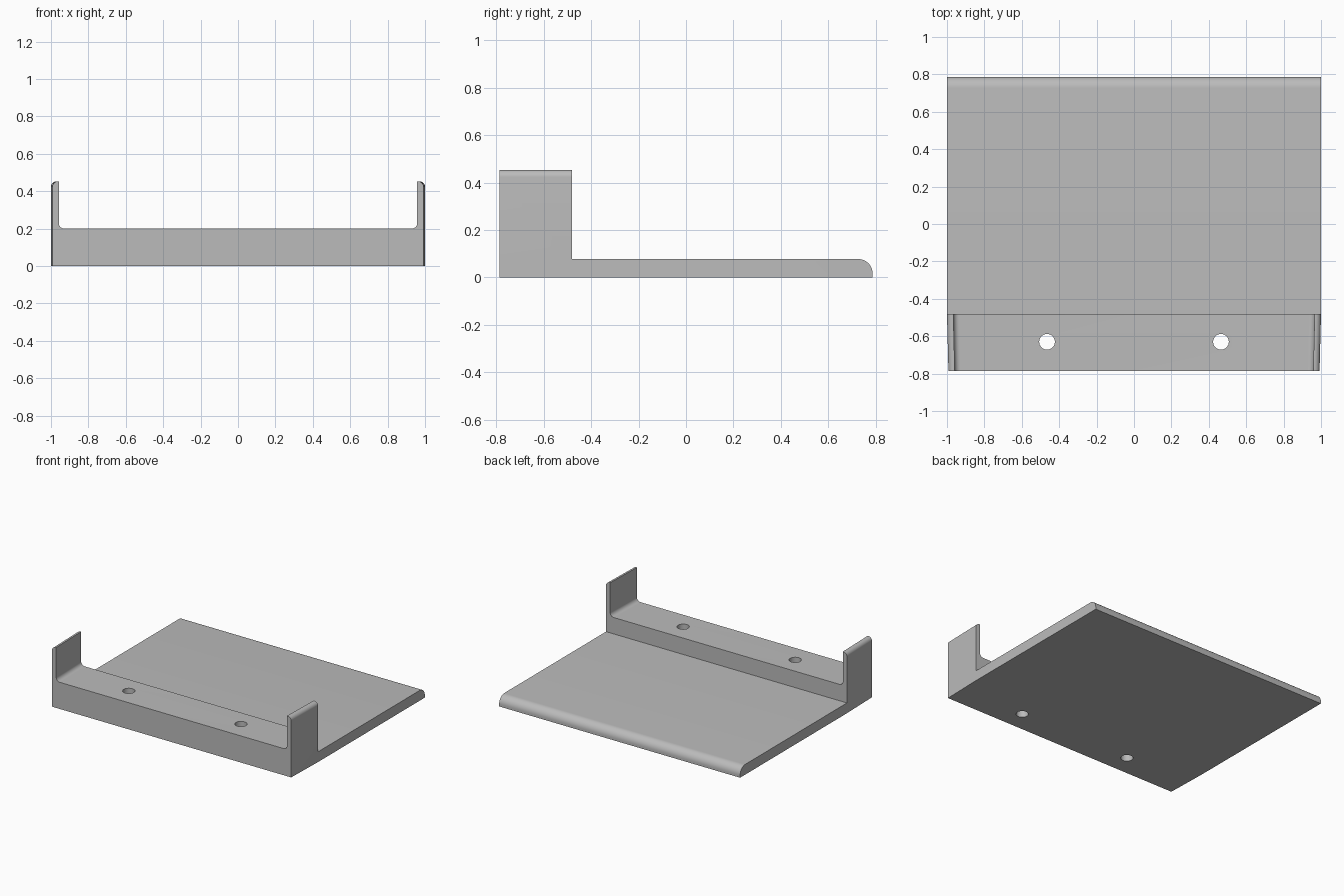
import bpy, bmesh
from math import sin, cos, pi

cube = bpy.data.objects.get("Cube")
if cube:
    bpy.data.objects.remove(cube, do_unlink=True)

grey = bpy.data.materials.new("light grey")
grey.use_nodes = True
colour = (0.5, 0.5, 0.5, 1)
grey.diffuse_color = colour
grey.node_tree.nodes["Principled BSDF"].inputs["Base Color"].default_value = colour


def arc(cx, cz, r, start, end, steps=10):
    angles = [start + (end - start) * i / steps for i in range(steps + 1)]
    return [(cx + r * cos(a), cz + r * sin(a)) for a in angles]


def loft(name, rings):
    """Solid between two matching outlines, with capped ends."""
    bm = bmesh.new()
    a, b = [[bm.verts.new(p) for p in ring] for ring in rings]
    bm.faces.new(a)
    bm.faces.new(b)
    for i in range(len(a)):
        j = (i + 1) % len(a)
        bm.faces.new((a[i], a[j], b[j], b[i]))
    bmesh.ops.recalc_face_normals(bm, faces=bm.faces)
    mesh = bpy.data.meshes.new(name)
    bm.to_mesh(mesh)
    bm.free()
    mesh.materials.append(grey)
    obj = bpy.data.objects.new(name, mesh)
    bpy.context.collection.objects.link(obj)
    return obj


def apply_boolean(target, other, operation):
    mod = target.modifiers.new(operation.lower(), "BOOLEAN")
    mod.operation = operation
    mod.solver = "EXACT"
    mod.object = other
    bpy.context.view_layer.objects.active = target
    bpy.ops.object.modifier_apply(modifier=mod.name)
    bpy.data.objects.remove(other, do_unlink=True)


FRONT, STEP, BACK = -0.787, -0.48, 0.787
INNER, RAIL_TOP, ARM_TOP, R = 0.97, 0.2, 0.453, 0.03

# Base plate with a rounded back edge
side = [(STEP, 0), (BACK, 0)] + arc(BACK - 0.06, 0.017, 0.06, 0, pi / 2) + [(STEP, 0.077)]
base = loft("base_tray", [[(x, y, z) for y, z in side] for x in (-1, 1)])

# Front rail with two upright arms, narrowing slightly toward the front
half = [(1, 0)] + arc(1 - R, ARM_TOP - R, R, 0, pi / 2)
half += [(INNER - 0.004, ARM_TOP)]
half += arc(INNER - 0.004 - R, RAIL_TOP + R, R, 0, -pi / 2)
outline = half + [(-x, z) for x, z in reversed(half)]
rail = loft("front_rail", [[(x * s, y, z) for x, z in outline]
                           for s, y in ((0.992, FRONT), (1, STEP))])
apply_boolean(base, rail, "UNION")

# Two screw holes through the rail
for x in (-0.465, 0.465):
    circle = arc(x, -0.63, 0.042, 0, 2 * pi, 32)[:-1]
    cutter = loft("hole_cutter", [[(px, py, z) for px, py in circle] for z in (-0.1, 0.3)])
    cutter.hide_render = True
    apply_boolean(base, cutter, "DIFFERENCE")

# Smooth the fillets and holes, keep the edges crisp
bpy.ops.object.select_all(action="DESELECT")
base.select_set(True)
bpy.context.view_layer.objects.active = base
bpy.ops.object.shade_smooth_by_angle(angle=pi / 6)
